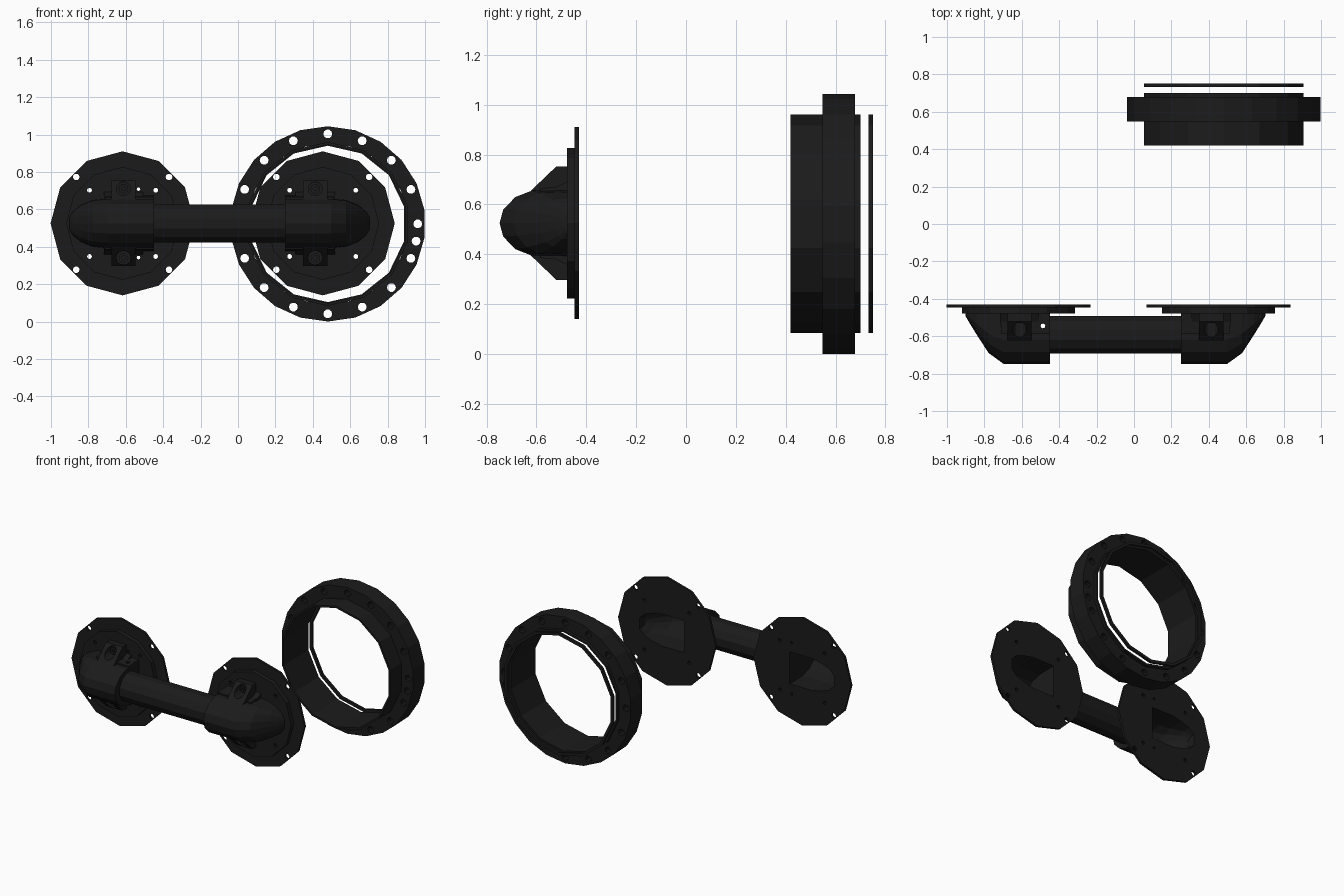
import bpy, bmesh
from math import sin, cos, pi, radians

if "Cube" in bpy.data.objects:
    bpy.data.objects.remove(bpy.data.objects["Cube"])

dark = bpy.data.materials.new("dark_metal")
dark.diffuse_color = (0.011, 0.011, 0.011, 1)
dark.use_nodes = True
dark.node_tree.nodes["Principled BSDF"].inputs["Base Color"].default_value = dark.diffuse_color
CZ = 0.525          # common axis height


def finish(name, bm):
    bmesh.ops.recalc_face_normals(bm, faces=bm.faces[:])
    me = bpy.data.meshes.new(name)
    bm.to_mesh(me)
    bm.free()
    me.materials.append(dark)
    ob = bpy.data.objects.new(name, me)
    bpy.context.collection.objects.link(ob)
    return ob


def loft(bm, rings):
    """Skin a list of equal length point rings and cap both ends."""
    vs = [[bm.verts.new(p) for p in r] for r in rings]
    n = len(vs[0])
    for a, b in zip(vs, vs[1:]):
        for i in range(n):
            j = (i + 1) % n
            bm.faces.new((a[i], a[j], b[j], b[i]))
    bm.faces.new(vs[0])
    bm.faces.new(vs[-1])


def circle(axis, c, r, n, along, phase=0.0):
    """Ring of points round an axis; c is the centre in the other two axes."""
    out = []
    for i in range(n):
        a = phase + 2 * pi * i / n
        p = [c[0] + r * cos(a), c[1] + r * sin(a)]
        p.insert("xyz".index(axis), along)
        out.append(p)
    return out


def rod(bm, axis, c, r, n, a, b, phase=0.0):
    loft(bm, [circle(axis, c, r, n, t, phase) for t in (a, b)])


def annulus(name, c, ro, ri, n, y0, y1):
    bm = bmesh.new()
    rings = [[bm.verts.new(p) for p in circle("y", c, r, n, y, pi / 2)]
             for r, y in ((ro, y0), (ro, y1), (ri, y1), (ri, y0))]
    for a, b in zip(rings, rings[1:] + rings[:1]):
        for i in range(n):
            j = (i + 1) % n
            bm.faces.new((a[i], a[j], b[j], b[i]))
    return finish(name, bm)


def cut(targets, cutter):
    """Subtract the cutter from every target, then discard it."""
    cutter.hide_render = True
    for ob in targets:
        m = ob.modifiers.new("cut", "BOOLEAN")
        m.operation, m.solver, m.object = "DIFFERENCE", "EXACT", cutter
        dg = bpy.context.evaluated_depsgraph_get()
        me = bpy.data.meshes.new_from_object(ob.evaluated_get(dg))
        ob.modifiers.clear()
        ob.data = me
    bpy.data.objects.remove(cutter)


# Housing cross-section: (share of half width, share of depth)
SECTION = [(1, 0), (0.97, 0.55), (0.78, 0.78), (0.4, 0.95), (0, 1),
           (-0.4, 0.95), (-0.78, 0.78), (-0.97, 0.55), (-1, 0)]


def shell(bm, fx, stations, base):
    loft(bm, [[(fx(u), base + (tip - base) * d, CZ + hw * w) for w, d in SECTION]
              for u, hw, tip in stations])


def end_mount(side, plate_x, house_x, s):
    fx = lambda u: house_x + s * u
    parts = []

    # Round wall plates
    for nm, r, y0, y1 in (("wall_plate", 0.385, -0.447, -0.43),
                          ("raised_plate", 0.302, -0.478, -0.447)):
        bm = bmesh.new()
        rod(bm, "y", (plate_x, CZ), r, 12, y0, y1)
        parts.append(finish(f"{nm}_{side}", bm))

    # Tapered housing with rounded nose
    bm = bmesh.new()
    shell(bm, fx, [(0.168, 0.134, -0.748), (-0.08, 0.134, -0.748), (-0.16, 0.125, -0.69),
                   (-0.225, 0.098, -0.59), (-0.265, 0.065, -0.525), (-0.285, 0.035, -0.49)], -0.462)
    parts.append(finish(f"housing_{side}", bm))

    # Square shoulder of the housing
    bm = bmesh.new()
    loft(bm, [[(fx(u), y, CZ + z) for y, z in
               ((-0.462, -0.15), (-0.462, 0.15), (-0.585, 0.14), (-0.585, -0.14))]
              for u in (-0.095, 0.168)])
    parts.append(finish(f"housing_shoulder_{side}", bm))

    # Sloped screw bosses above and below
    for k, nm in ((1, "upper"), (-1, "lower")):
        bm = bmesh.new()
        loft(bm, [[(fx(u), y, CZ + k * z) for y, z in
                   ((-0.462, 0.04), (-0.462, 0.228), (-0.52, 0.228), (-0.635, 0.118), (-0.7, 0.04))]
                  for u in (-0.06, 0.07)])
        parts.append(finish(f"{nm}_boss_{side}", bm))
        bm = bmesh.new()
        loft(bm, [[(fx(u), y, CZ + k * z) for y, z in
                   ((-0.462, 0.06), (-0.462, 0.175), (-0.55, 0.13), (-0.55, 0.06))]
                  for u in (-0.1, 0.11)])
        parts.append(finish(f"{nm}_boss_foot_{side}", bm))

    # Hollow, screw holes and boss recesses
    bm = bmesh.new()
    shell(bm, fx, [(0.1, 0.115, -0.72), (-0.075, 0.115, -0.72), (-0.145, 0.1, -0.66),
                   (-0.21, 0.078, -0.56), (-0.25, 0.04, -0.5)], -0.4)
    for a in (-1, 1):
        for b in (-1, 1):
            rod(bm, "y", (plate_x + a * 0.248, CZ + b * 0.248), 0.018, 10, -0.6, -0.38)
            rod(bm, "y", (plate_x + a * 0.177, CZ + b * 0.177), 0.013, 10, -0.6, -0.38)
        rod(bm, "y", (fx(0.005), CZ + a * 0.185), 0.038, 12, -0.8, -0.505)
        if s > 0:
            rod(bm, "y", (fx(0.085), CZ + a * 0.183), 0.01, 8, -0.6, -0.38)
    if s > 0:
        rod(bm, "z", (-0.487, -0.545), 0.013, 8, 0, 1)
    cut(parts, finish("cutter", bm))

    # Screw heads in the recesses
    for k, nm in ((1, "upper"), (-1, "lower")):
        bm = bmesh.new()
        rod(bm, "y", (fx(0.005), CZ + k * 0.185), 0.026, 10, -0.53, -0.5)
        head = finish(f"{nm}_screw_{side}", bm)
        bm = bmesh.new()
        rod(bm, "y", (fx(0.005), CZ + k * 0.185), 0.012, 6, -0.6, -0.518)
        cut([head], finish("cutter", bm))


end_mount("left", -0.617, -0.617, 1)
end_mount("right", 0.453, 0.418, -1)

# Grab bar between the two housings
bm = bmesh.new()
rod(bm, "x", (-0.592, CZ), 0.105, 12, -0.46, 0.26, radians(15))
finish("grab_bar", bm)

# Collar: thin tube, drilled flange and loose gasket
RC = (0.48, 0.522)
annulus("collar_tube", RC, 0.438, 0.424, 14, 0.42, 0.70)
flange = annulus("collar_flange", RC, 0.522, 0.43, 22, 0.548, 0.678)
annulus("gasket_ring", RC, 0.438, 0.418, 14, 0.733, 0.75)

bm = bmesh.new()
for deg in [22.5 * i for i in range(16)] + [-11]:
    a = radians(deg)
    rod(bm, "y", (RC[0] + 0.481 * cos(a), RC[1] + 0.481 * sin(a)), 0.024, 10, 0.5, 0.72)
cut([flange], finish("cutter", bm))
